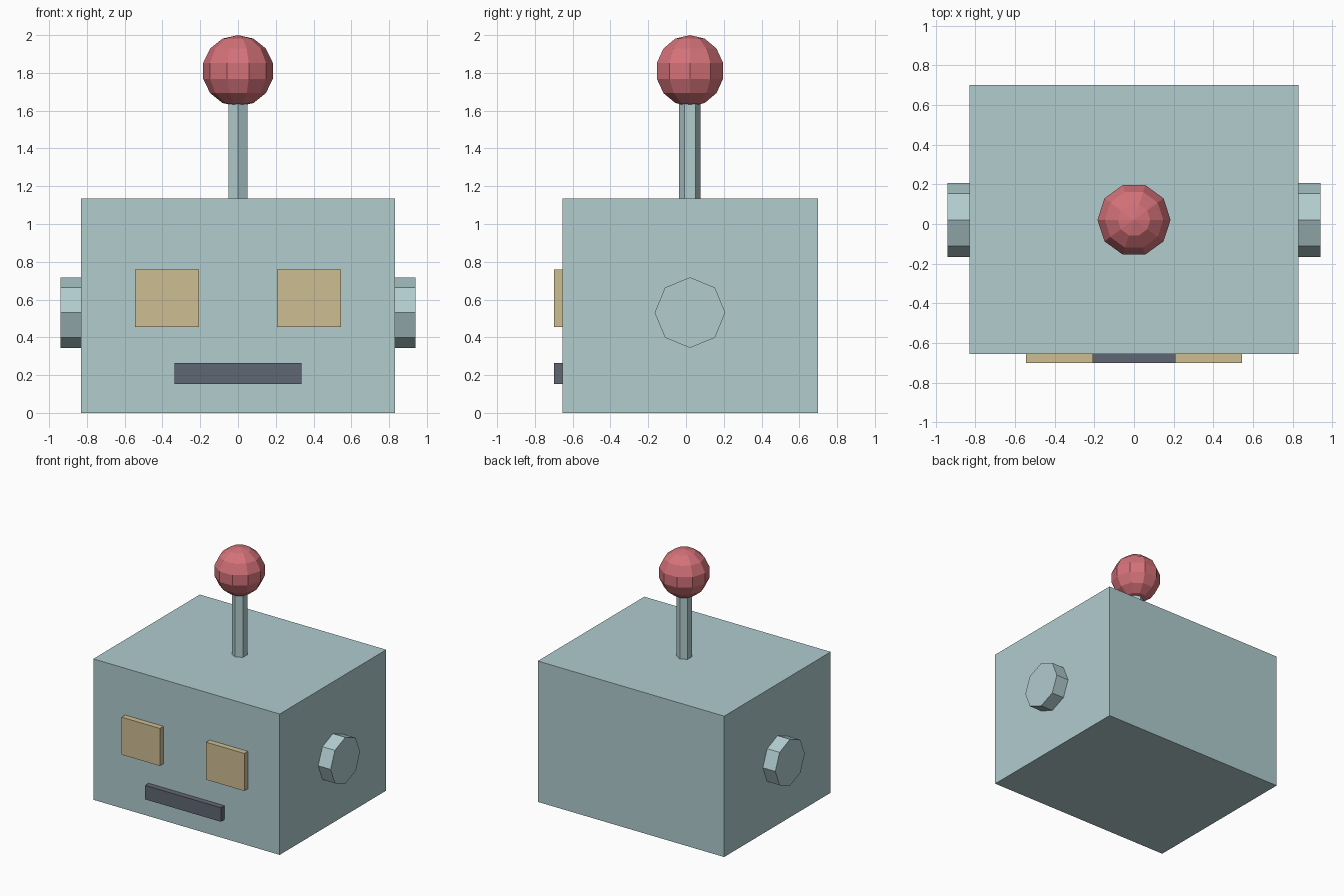
import bpy
import math
from mathutils import Matrix

if "Cube" in bpy.data.objects:
    bpy.data.objects.remove(bpy.data.objects["Cube"])


def srgb(r, g, b):
    """sRGB 0-255 to a linear RGBA colour."""
    def lin(c):
        c /= 255
        return c / 12.92 if c <= 0.04045 else ((c + 0.055) / 1.055) ** 2.4
    return (lin(r), lin(g), lin(b), 1.0)


def material(name, rgb):
    m = bpy.data.materials.new(name)
    m.diffuse_color = srgb(*rgb)
    m.use_nodes = True
    m.node_tree.nodes["Principled BSDF"].inputs["Base Color"].default_value = m.diffuse_color
    return m


METAL = material("pale_teal", (177, 204, 206))
AMBER = material("sand_yellow", (206, 189, 146))
DARK = material("slate_grey", (96, 103, 116))
RED = material("soft_red", (212, 114, 121))


def finish(name, mat, transform):
    """Name the new primitive, bake its transform and colour it."""
    o = bpy.context.object
    o.name = name
    o.data.transform(transform)
    o.data.materials.append(mat)
    return o


def box(name, x0, x1, y0, y1, z0, z1, mat):
    bpy.ops.mesh.primitive_cube_add(size=1)
    centre = Matrix.Translation(((x0 + x1) / 2, (y0 + y1) / 2, (z0 + z1) / 2))
    return finish(name, mat, centre @ Matrix.Diagonal((x1 - x0, y1 - y0, z1 - z0, 1)))


FRONT, PLATE, BACK = -0.655, -0.70, 0.70
MID_Y = 0.021
HEAD_TOP = 1.134

# Head block
box("head", -0.83, 0.83, FRONT, BACK, 0, HEAD_TOP, METAL)

# Mouth plate
box("mouth", -0.337, 0.337, PLATE, FRONT, 0.152, 0.265, DARK)

for side, s in (("left", -1), ("right", 1)):
    # Eye plates
    xs = sorted((s * 0.206, s * 0.546))
    box(side + "_eye", *xs, PLATE, FRONT, 0.456, 0.758, AMBER)

    # Eight-sided ears with corners pointing straight up and sideways
    bpy.ops.mesh.primitive_cylinder_add(vertices=8, radius=0.187, depth=0.112)
    finish(side + "_ear", METAL,
           Matrix.Translation((s * 0.885, MID_Y, 0.531)) @ Matrix.Rotation(math.pi / 2, 4, 'Y'))

# Six-sided antenna rod, corners facing front and back
bpy.ops.mesh.primitive_cylinder_add(vertices=6, radius=0.057, depth=0.53)
finish("antenna_rod", METAL, Matrix.Translation((0, MID_Y, HEAD_TOP + 0.255)))

# Faceted antenna ball, corners facing front and back
bpy.ops.mesh.primitive_uv_sphere_add(segments=10, ring_count=7, radius=0.189)
finish("antenna_ball", RED,
       Matrix.Translation((0, MID_Y, 1.811)) @ Matrix.Rotation(math.pi / 2, 4, 'Z'))
